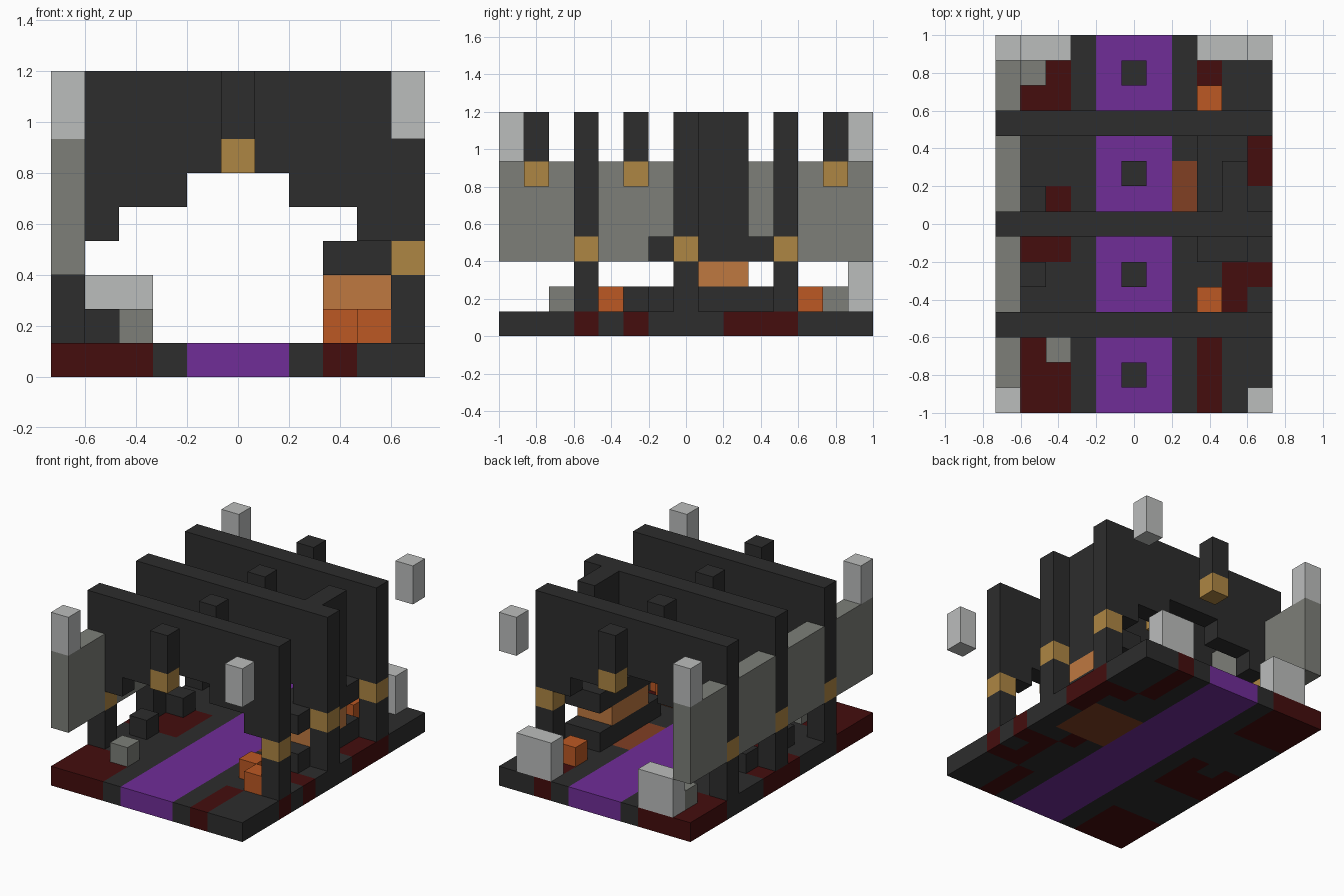
import bpy, bmesh
from mathutils import Vector

V = 2 / 15                 # one block
NX, NY = 11, 15            # floor size in blocks

old = bpy.data.objects.get("Cube")
if old:
    bpy.data.objects.remove(old, do_unlink=True)


def material(name, r, g, b):
    m = bpy.data.materials.new(name)
    m.use_nodes = True
    m.diffuse_color = (r, g, b, 1)
    bsdf = next(n for n in m.node_tree.nodes if n.type == 'BSDF_PRINCIPLED')
    bsdf.inputs["Base Color"].default_value = (r, g, b, 1)
    return m


charcoal = material("charcoal", .026, .026, .026)
purple = material("purple carpet", .162, .026, .312)
red = material("dark red", .058, .004, .004)
pale = material("pale grey", .5, .51, .505)
grey = material("mid grey", .205, .212, .19)
brass = material("brass", .423, .238, .056)
copper = material("copper", .52, .19, .051)
orange = material("orange", .503, .098, .017)
rust = material("rust brown", .22, .05, .017)


def point(i, j, k):
    """Block coordinates to world position."""
    return Vector(((i - NX / 2) * V, (j - NY / 2) * V, k * V))


def finish(name, bm, mats):
    bmesh.ops.recalc_face_normals(bm, faces=bm.faces[:])
    mesh = bpy.data.meshes.new(name)
    bm.to_mesh(mesh)
    bm.free()
    for m in mats:
        mesh.materials.append(m)
    ob = bpy.data.objects.new(name, mesh)
    bpy.context.collection.objects.link(ob)
    return ob


def cuboid(i0, i1, j0, j1, k0, k1):
    bm = bmesh.new()
    bmesh.ops.create_cube(bm, size=1)
    low, high = point(i0, j0, k0), point(i1, j1, k1)
    bmesh.ops.scale(bm, vec=high - low, verts=bm.verts)
    bmesh.ops.translate(bm, vec=(low + high) / 2, verts=bm.verts)
    return bm


def block(name, mat, i, j, k, w=1, d=1, h=1):
    return finish(name, cuboid(i, i + w, j, j + d, k, k + h), [mat])


# Floor: a slab cut into blocks, coloured by rectangular patches (i, j, w, d)
carpet = [(4, 0, 3, NY)]
hearth_floor = [(7, 7, 3, 3)]
red_patches = [
    (0, 0, 3, 3), (0, 12, 3, 3),                              # corner tiles
    (0, 6, 3, 2), (0, 8, 1, 1), (2, 8, 1, 1),                 # middle tiles
    (8, 0, 1, 3), (8, 12, 1, 3), (8, 6, 1, 1),
    (9, 3, 2, 1), (9, 4, 1, 1), (9, 5, 2, 1),
    (10, 9, 1, 2), (9, 11, 2, 1),
]
bm = cuboid(0, NX, 0, NY, 0, 1)
for count, axis in ((NX, Vector((1, 0, 0))), (NY, Vector((0, 1, 0)))):
    for n in range(1, count):
        bmesh.ops.bisect_plane(bm, geom=bm.verts[:] + bm.edges[:] + bm.faces[:],
                               plane_co=axis * (n - count / 2) * V, plane_no=axis)
bm.normal_update()
for f in bm.faces:
    c = f.calc_center_median() - f.normal * V / 2
    i, j = int(c.x / V + NX / 2), int(c.y / V + NY / 2)
    for index, patches in enumerate((carpet, red_patches, hearth_floor), 1):
        if any(a <= i < a + w and b <= j < b + d for a, b, w, d in patches):
            f.material_index = index
finish("floor", bm, [charcoal, purple, red, rust])

# Arches: stepped profile mirrored about the centre, with brass joints and posts
half = [(11, 9), (11, 4), (9, 4), (9, 5), (7, 5), (7, 6)]
profile = half + [(NX - i, k) for i, k in reversed(half)]
for n, j in enumerate((3, 7, 11), 1):
    bm = bmesh.new()
    face = bm.faces.new([bm.verts.new(point(i, j, k)) for i, k in profile])
    side = bmesh.ops.extrude_face_region(bm, geom=[face], use_keep_orig=True)
    bmesh.ops.translate(bm, vec=(0, V, 0),
                        verts=[g for g in side["geom"] if isinstance(g, bmesh.types.BMVert)])
    finish(f"arch_{n}", bm, [charcoal])
    for label, i in (("right", 0), ("left", 10)):
        block(f"{label}_post_{n}", charcoal, i, j, 1, h=2)
        block(f"{label}_joint_{n}", brass, i, j, 3)

# Wall panels between the arches, on the right side only
for n, j in enumerate((0, 4, 8, 12), 1):
    block(f"wall_panel_{n}", grey, 0, j, 3, d=3, h=4)

# Pale corner stubs at roof height
for label, i in (("right", 0), ("left", 10)):
    for end, j in (("front", 0), ("back", 14)):
        block(f"{end}_{label}_corner_stub", pale, i, j, 7, h=2)

# Hanging lamps along the centre line
for n, j in enumerate((1, 5, 9, 13), 1):
    block(f"lamp_hanger_{n}", charcoal, 5, j, 7, h=2)
    block(f"lamp_{n}", brass, 5, j, 6)

# Fireplace on the left side
block("hearth", charcoal, 8, 6, 1, w=2, d=5)
block("fire", copper, 8, 7, 2, w=2, d=3)
block("mantel", charcoal, 8, 6, 3, w=2, d=5)
block("chimney", charcoal, 9, 7, 4, d=3, h=5)

# Low blocks standing on the floor
block("back_right_bench", pale, 1, 14, 1, w=2, h=2)
block("back_left_bench", pale, 8, 14, 1, w=2, h=2)
for n, (i, j) in enumerate(((9, 3), (8, 4), (8, 12)), 1):
    block(f"orange_crate_{n}", orange, i, j, 1)
for n, (i, j) in enumerate(((2, 2), (1, 13)), 1):
    block(f"grey_crate_{n}", grey, i, j, 1)
for n, (i, j) in enumerate(((1, 5), (1, 8)), 1):
    block(f"dark_crate_{n}", charcoal, i, j, 1)
